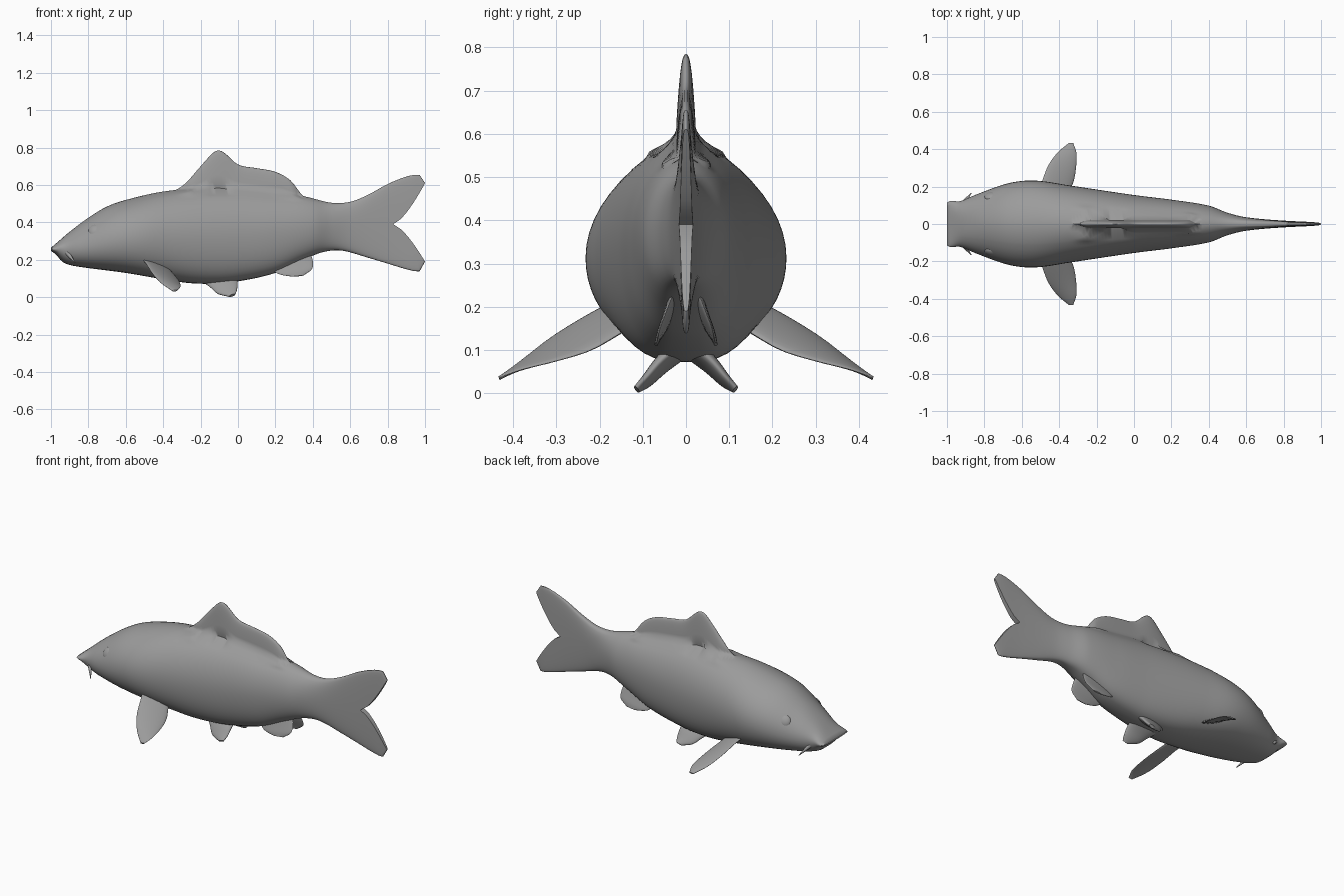
import bpy, bmesh, math
from mathutils import Vector

old = bpy.data.objects.get("Cube")
if old:
    bpy.data.objects.remove(old, do_unlink=True)

skin = bpy.data.materials.new("grey skin")
skin.use_nodes = True
skin.diffuse_color = (0.33, 0.33, 0.33, 1)
skin.node_tree.nodes["Principled BSDF"].inputs["Base Color"].default_value = skin.diffuse_color

# Side outline and plan outline of the fish, as (x, value) points
BACK = [(-1, .265), (-.97, .29), (-.9, .35), (-.8, .425), (-.7, .485), (-.6, .52), (-.4, .565),
        (-.2, .58), (0, .575), (.2, .555), (.35, .54), (.5, .505), (.6, .51), (.7, .55),
        (.8, .605), (.9, .645), (.96, .655), (.99, .645), (1, .61)]
BELLY = [(-1, .248), (-.97, .225), (-.94, .19), (-.88, .168), (-.6, .13), (-.3, .08), (-.15, .072),
         (0, .085), (.2, .13), (.35, .2), (.45, .24), (.55, .25), (.7, .21), (.8, .18),
         (.92, .145), (.98, .142), (1, .19)]
WIDTH = [(-1, .115), (-.98, .124), (-.93, .122), (-.85, .155), (-.7, .21), (-.6, .23), (-.5, .23),
         (-.35, .207), (0, .155), (.2, .13), (.4, .098), (.5, .06), (.6, .036), (.8, .018), (1, .01)]
MIDDLE = [(-1, .256), (-.85, .265), (-.6, .31), (0, .33), (.5, .375), (.83, .39)]
DORSAL = [(-.35, .56), (-.28, .61), (-.2, .7), (-.13, .775), (-.1, .785), (-.07, .77), (0, .71),
          (.1, .69), (.2, .67), (.28, .625), (.34, .55), (.4, .5)]
NOTCH = .83


def curve(points, x):
    """Smooth value of a point list at x."""
    x = min(max(x, points[0][0]), points[-1][0])
    n = len(points)
    i = max(j for j in range(n - 1) if points[j][0] <= x)

    def slope(j):
        a, b = points[max(j - 1, 0)], points[min(j + 1, n - 1)]
        return (b[1] - a[1]) / (b[0] - a[0])
    (x0, y0), (x1, y1) = points[i], points[i + 1]
    h = x1 - x0
    t = (x - x0) / h
    u = 1 - t
    return (y0 * u * u * (1 + 2 * t) + y1 * t * t * (3 - 2 * t)
            + h * t * u * (u * slope(i) - t * slope(i + 1)))


def finish(name, bm, angle=60):
    bmesh.ops.remove_doubles(bm, verts=bm.verts, dist=1e-5)
    bmesh.ops.recalc_face_normals(bm, faces=bm.faces)
    mesh = bpy.data.meshes.new(name)
    bm.to_mesh(mesh)
    bm.free()
    obj = bpy.data.objects.new(name, mesh)
    bpy.context.collection.objects.link(obj)
    mesh.materials.append(skin)
    bpy.ops.object.select_all(action='DESELECT')
    obj.select_set(True)
    bpy.context.view_layer.objects.active = obj
    bpy.ops.object.shade_smooth_by_angle(angle=math.radians(angle))
    return obj


def loft(name, rings):
    """Skin a row of rings; each end is closed by a strip across the ring."""
    bm = bmesh.new()
    rows = [[bm.verts.new(p) for p in ring] for ring in rings]
    n = len(rows[0])
    for a, b in zip(rows, rows[1:]):
        for i in range(n):
            j = (i + 1) % n
            bm.faces.new((a[i], a[j], b[j], b[i]))
    for row in (rows[0], rows[-1]):
        for i in range(n // 2):
            corners = (row[i], row[i + 1], row[-i - 1], row[-i])
            bm.faces.new(list(dict.fromkeys(corners)))
    return finish(name, bm)


# Body, dorsal ridge and forked tail in one skin
def body_ring(x):
    fork = max(0, (x - .5) / (NOTCH - .5)) ** 1.5 * (1 - NOTCH)
    edge = x + fork
    top, low, mid = curve(BACK, edge), curve(BELLY, edge), curve(MIDDLE, x)
    crest = max(top, curve(DORSAL, x)) if DORSAL[0][0] < x < DORSAL[-1][0] else top
    fin = min(1, (crest - top) / .06)
    tail = min(max((x - .45) / .2, 0), 1)
    snout = min(max((-.8 - x) / .2, 0), 1)
    upper = 1.05 - .55 * tail - .3 * snout
    lower = .7 - .2 * tail

    def point(z, extra=0):
        s = (z - mid) / ((top - mid) if z > mid else (mid - low))
        c = math.sqrt(max(0, 1 - s * s))
        along = x + fork * min(abs(s), 1) ** .7
        return Vector((along, curve(WIDTH, along) * c ** (upper if s > 0 else lower) + extra, z))

    side = []
    for i in range(21):
        s = math.sin(math.radians(-90 + i * 7.5))
        side.append(point(mid + s * ((top - mid) if s > 0 else (mid - low))))
    start = side[-1].z
    for i in range(1, 11):
        f = math.sin(math.pi / 20 * i)
        side.append(point(start + (crest - start) * f, .026 * fin * max(0, 1 - f) ** .4 * min(1, 4 * f)))
    side[0].y = side[-1].y = 0
    return side + [Vector((p.x, -p.y, p.z)) for p in side[-2:0:-1]]


STEPS = 110
loft("body", [body_ring(-1 + (NOTCH + 1) * i / STEPS) for i in range(STEPS + 1)])


# Paired fins: lens-shaped rings between a leading and a trailing edge
def paired_fin(name, lead, trail, thick):
    def sample(edge, t):
        k = [i / (len(edge) - 1) for i in range(len(edge))]
        return Vector([curve(list(zip(k, [p[a] for p in edge])), t) for a in range(3)])

    across = (Vector(trail[0]) - Vector(lead[0])).cross(Vector(lead[-1]) - Vector(lead[0])).normalized()
    rings = []
    for i in range(17):
        t = math.sin(math.pi / 32 * i)
        a, b = sample(lead, t), sample(trail, t)
        ring = []
        for j in range(24):
            w = math.tau * j / 24
            ring.append((a + b) / 2 + (a - b) / 2 * math.cos(w)
                        + across * thick * (1 - .65 * t) * math.sin(w))
        rings.append(ring)
    for side, sign in (("left", 1), ("right", -1)):
        loft(side + "_" + name, [[(p.x, p.y * sign, p.z) for p in ring] for ring in rings])


paired_fin("pectoral_fin",
           [(-.53, .15, .22), (-.495, .22, .185), (-.46, .31, .13), (-.41, .38, .075), (-.35, .432, .034)],
           [(-.36, .15, .14), (-.325, .22, .1), (-.31, .3, .075), (-.308, .38, .055), (-.325, .432, .036)], .014)
paired_fin("pelvic_fin",
           [(-.2, .015, .09), (-.15, .055, .055), (-.11, .09, .02), (-.05, .114, .004)],
           [(0, .02, .11), (-.002, .06, .075), (-.005, .09, .04), (-.015, .114, .014)], .024)
paired_fin("anal_fin",
           [(.17, .03, .19), (.195, .052, .14), (.23, .064, .12), (.29, .07, .11)],
           [(.39, .03, .23), (.4, .045, .19), (.395, .06, .15), (.35, .068, .116)], .012)


# Eyes and barbels
for side, sign in (("left", 1), ("right", -1)):
    bm = bmesh.new()
    bmesh.ops.create_uvsphere(bm, u_segments=24, v_segments=12, radius=.036)
    eye = finish(side + "_eye", bm)
    eye.location = (-.765, sign * .148, .355)
    eye.scale = (1, .55, 1)
    eye.rotation_euler = (sign * .45, 0, sign * .3)

    bm = bmesh.new()
    bmesh.ops.create_cone(bm, cap_ends=True, segments=10, radius1=.013, radius2=.002, depth=.085)
    barbel = finish(side + "_barbel", bm)
    root, tip = Vector((-.91, sign * .115, .235)), Vector((-.872, sign * .163, .185))
    barbel.location = (root + tip) / 2
    barbel.rotation_euler = (tip - root).to_track_quat('Z', 'Y').to_euler()
